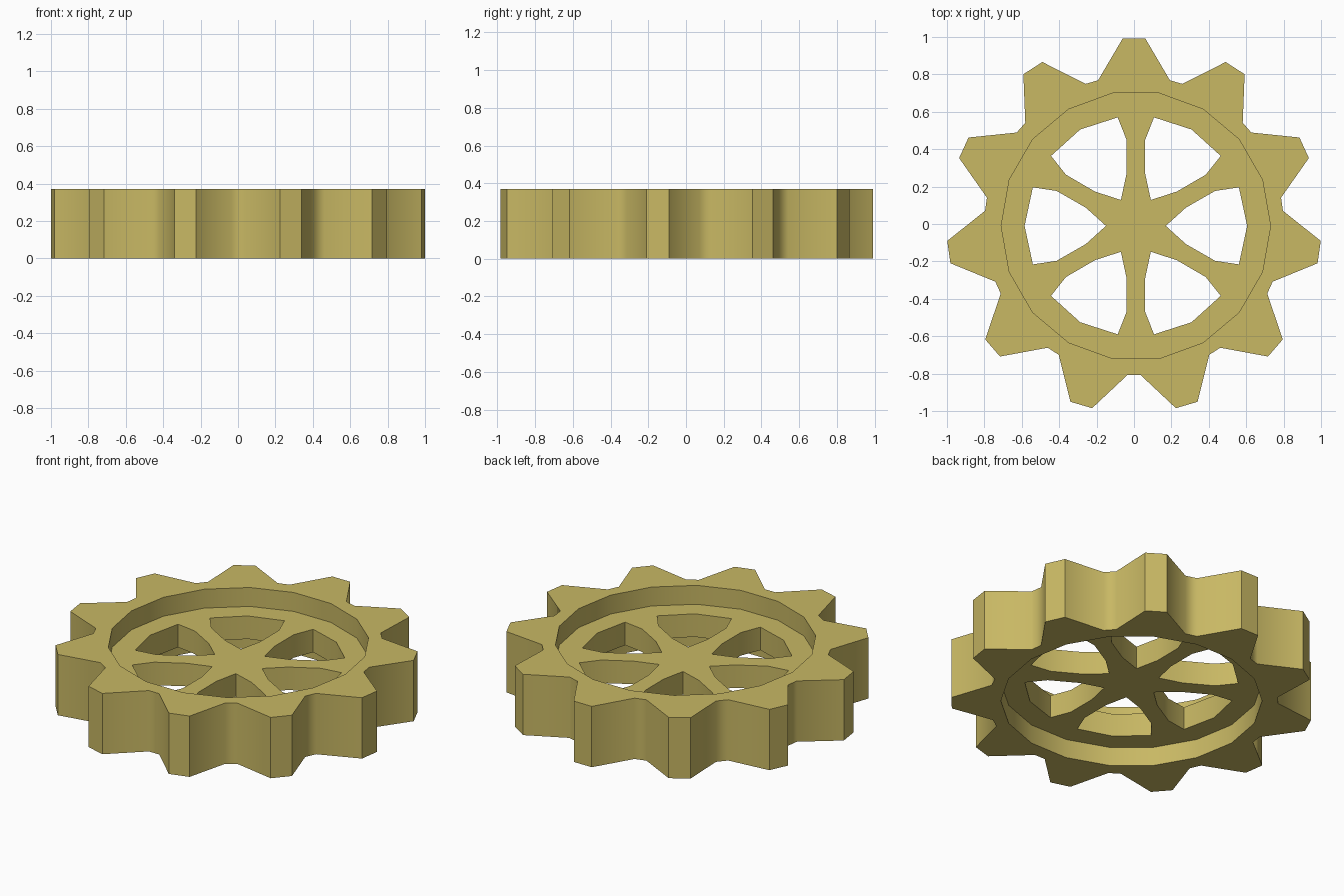
import bpy, bmesh, math

if "Cube" in bpy.data.objects:
    bpy.data.objects.remove(bpy.data.objects["Cube"])

H, Z1, Z2 = 0.37, 0.115, 0.255      # gear height, bottom and top of the recessed web
TEETH = 11
HUB = (0.01, -0.01)


def polar(r, deg, c):
    a = math.radians(deg)
    return (c[0] + r * math.cos(a), c[1] + r * math.sin(a))


# Toothed outline: two tip points and two valley points per tooth
gear = []
step = 360 / TEETH
for i in range(TEETH):
    a = 90 + i * step
    for r, off in ((1.002, -3.45), (1.002, 3.45), (0.80, step / 2 - 2.5), (0.80, step / 2 + 2.5)):
        gear.append(polar(r, a + off, (0.0, -0.008)))

# Recess outline and six rounded-triangle openings between the spokes
recess = [polar(0.72, 20 * i, HUB) for i in range(18)]
hole = [(0.16, 0), (0.285, -20), (0.463, -23.8), (0.588, -20.5),
        (0.595, 0), (0.588, 20.5), (0.463, 23.8), (0.285, 20)]
holes = [[polar(r, a + 60 * k, HUB) for r, a in hole] for k in range(6)]

bm = bmesh.new()


def fill(loops, z):
    """Flat face bounded by the first loop, with the other loops cut out."""
    edges = []
    for loop in loops:
        vs = [bm.verts.new((x, y, z)) for x, y in loop]
        edges += [bm.edges.new((vs[i - 1], vs[i])) for i in range(len(vs))]
    bmesh.ops.triangle_fill(bm, edges=edges, use_beauty=True, normal=(0, 0, 1))


def wall(loop, z0, z1):
    """Upright band following a loop."""
    lo = [bm.verts.new((x, y, z0)) for x, y in loop]
    hi = [bm.verts.new((x, y, z1)) for x, y in loop]
    for i in range(len(loop)):
        bm.faces.new((lo[i - 1], lo[i], hi[i], hi[i - 1]))


# Toothed rim
fill([gear, recess], 0)
fill([gear, recess], H)
wall(gear, 0, H)
# Recesses on both sides
wall(recess, 0, Z1)
wall(recess, Z2, H)
# Spoked web
fill([recess] + holes, Z1)
fill([recess] + holes, Z2)
for h in holes:
    wall(h, Z1, Z2)

bmesh.ops.remove_doubles(bm, verts=bm.verts[:], dist=1e-4)
bmesh.ops.recalc_face_normals(bm, faces=bm.faces[:])

mesh = bpy.data.meshes.new("spoked_gear")
bm.to_mesh(mesh)
bm.free()
obj = bpy.data.objects.new("spoked_gear", mesh)
bpy.context.collection.objects.link(obj)

brass = bpy.data.materials.new("pale_brass")
brass.diffuse_color = (0.578, 0.479, 0.127, 1)
brass.use_nodes = True
brass.node_tree.nodes["Principled BSDF"].inputs["Base Color"].default_value = brass.diffuse_color
mesh.materials.append(brass)

# Soft valleys, crisp tooth tips
bpy.context.view_layer.objects.active = obj
obj.select_set(True)
bpy.ops.object.shade_smooth_by_angle(angle=math.radians(48))
